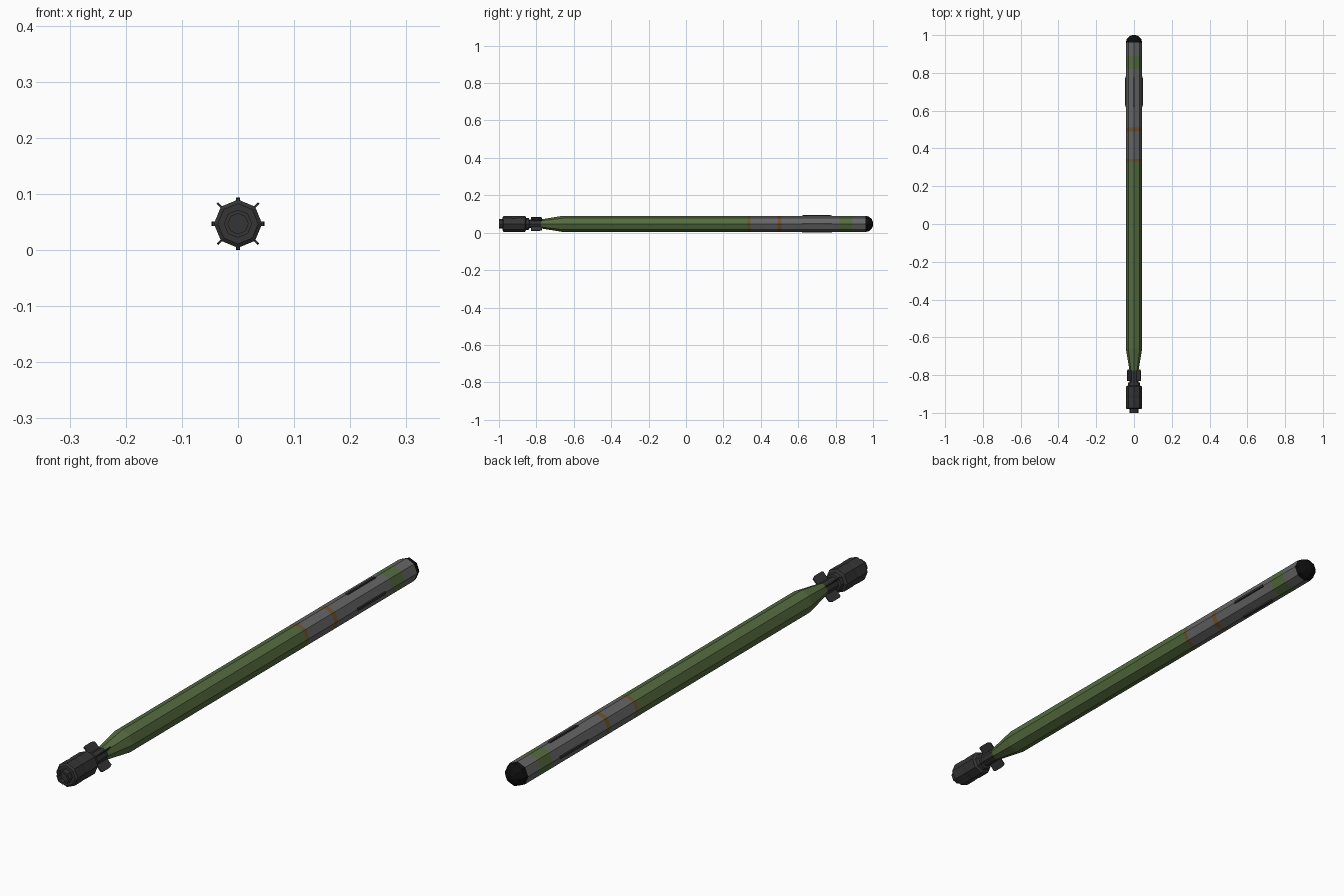
import bpy, bmesh
from math import cos, sin, pi
from mathutils import Matrix

if "Cube" in bpy.data.objects:
    bpy.data.objects.remove(bpy.data.objects["Cube"])

ZC = 0.047      # height of the long axis
R = 0.043       # body radius
SIDES = 8


def material(name, rgb):
    m = bpy.data.materials.new(name)
    m.diffuse_color = (*rgb, 1)
    m.use_nodes = True
    m.node_tree.nodes["Principled BSDF"].inputs["Base Color"].default_value = m.diffuse_color
    return m


GREEN = material("green", (0.09, 0.15, 0.05))
GREY = material("grey", (0.13, 0.13, 0.13))
DARK = material("dark_grey", (0.035, 0.035, 0.035))
BLACK = material("black", (0.004, 0.004, 0.004))
ORANGE = material("orange", (0.16, 0.09, 0.03))


def finish(name, bm, mat):
    bmesh.ops.recalc_face_normals(bm, faces=bm.faces)
    me = bpy.data.meshes.new(name)
    bm.to_mesh(me)
    bm.free()
    ob = bpy.data.objects.new(name, me)
    bpy.context.collection.objects.link(ob)
    me.materials.append(mat)
    return ob


def lathe(name, profile, mat, cap_start=False, cap_end=False):
    """Eight-sided flat-faced turning of (y, radius) points about the axis."""
    bm = bmesh.new()
    rings = [[bm.verts.new((r * cos(2 * pi * i / SIDES), y, ZC + r * sin(2 * pi * i / SIDES)))
              for i in range(SIDES)] for y, r in profile]
    for a, b in zip(rings, rings[1:]):
        for i in range(SIDES):
            j = (i + 1) % SIDES
            bm.faces.new((a[i], a[j], b[j], b[i]))
    if cap_start:
        bm.faces.new(rings[0])
    if cap_end:
        bm.faces.new(rings[-1])
    return finish(name, bm, mat)


def blades(name, outline, thick, start, mat):
    """Four thin (y, radius) plates set around the axis."""
    bm = bmesh.new()
    for k in range(4):
        rot = Matrix.Translation((0, 0, ZC)) @ Matrix.Rotation(start + k * pi / 2, 4, 'Y')
        lo, hi = [[bm.verts.new(rot @ Matrix.Translation((r, y, s)).translation)
                   for y, r in outline] for s in (-thick / 2, thick / 2)]
        bm.faces.new(lo)
        bm.faces.new(hi)
        n = len(outline)
        for i in range(n):
            j = (i + 1) % n
            bm.faces.new((lo[i], lo[j], hi[j], hi[i]))
    return finish(name, bm, mat)


# Tail assembly: recessed nozzle, stepped drum and neck
lathe("tail_drum", [(-0.985, 0.018), (-1.0, 0.018), (-1.0, 0.025), (-0.98, 0.025),
                    (-0.98, 0.036), (-0.975, 0.043), (-0.935, 0.043), (-0.93, 0.042),
                    (-0.915, 0.042), (-0.91, 0.043), (-0.86, 0.043), (-0.855, 0.033),
                    (-0.84, 0.031), (-0.838, 0.023), (-0.76, 0.023)],
      DARK, cap_start=True, cap_end=True)
# Diagonal tail fins
blades("tail_fins", [(-0.83, 0.018), (-0.83, 0.049), (-0.822, 0.052),
                     (-0.785, 0.052), (-0.77, 0.046), (-0.77, 0.018)], 0.004, pi / 4, DARK)

# Main tube with tapered rear
lathe("main_tube", [(-0.775, 0.024), (-0.66, R), (0.33, R)], GREEN, cap_start=True)

# Forward sections and coloured bands
for name, y0, y1, mat in (("rear_band", 0.33, 0.345, ORANGE),
                          ("lower_section", 0.345, 0.49, GREY),
                          ("middle_band", 0.49, 0.51, ORANGE),
                          ("upper_section", 0.51, 0.82, GREY),
                          ("green_band", 0.82, 0.89, GREEN),
                          ("nose_collar", 0.89, 0.96, GREY)):
    lathe(name, [(y0, R), (y1, R)], mat)

# Strakes along the forward section
blades("strakes", [(0.62, 0.038), (0.62, 0.045), (0.63, 0.047),
                   (0.77, 0.047), (0.78, 0.045), (0.78, 0.038)], 0.008, 0, DARK)

# Domed nose
lathe("nose_cap", [(0.96, R), (0.978, 0.039), (0.993, 0.026), (1.0, 0.009)],
      BLACK, cap_end=True)
